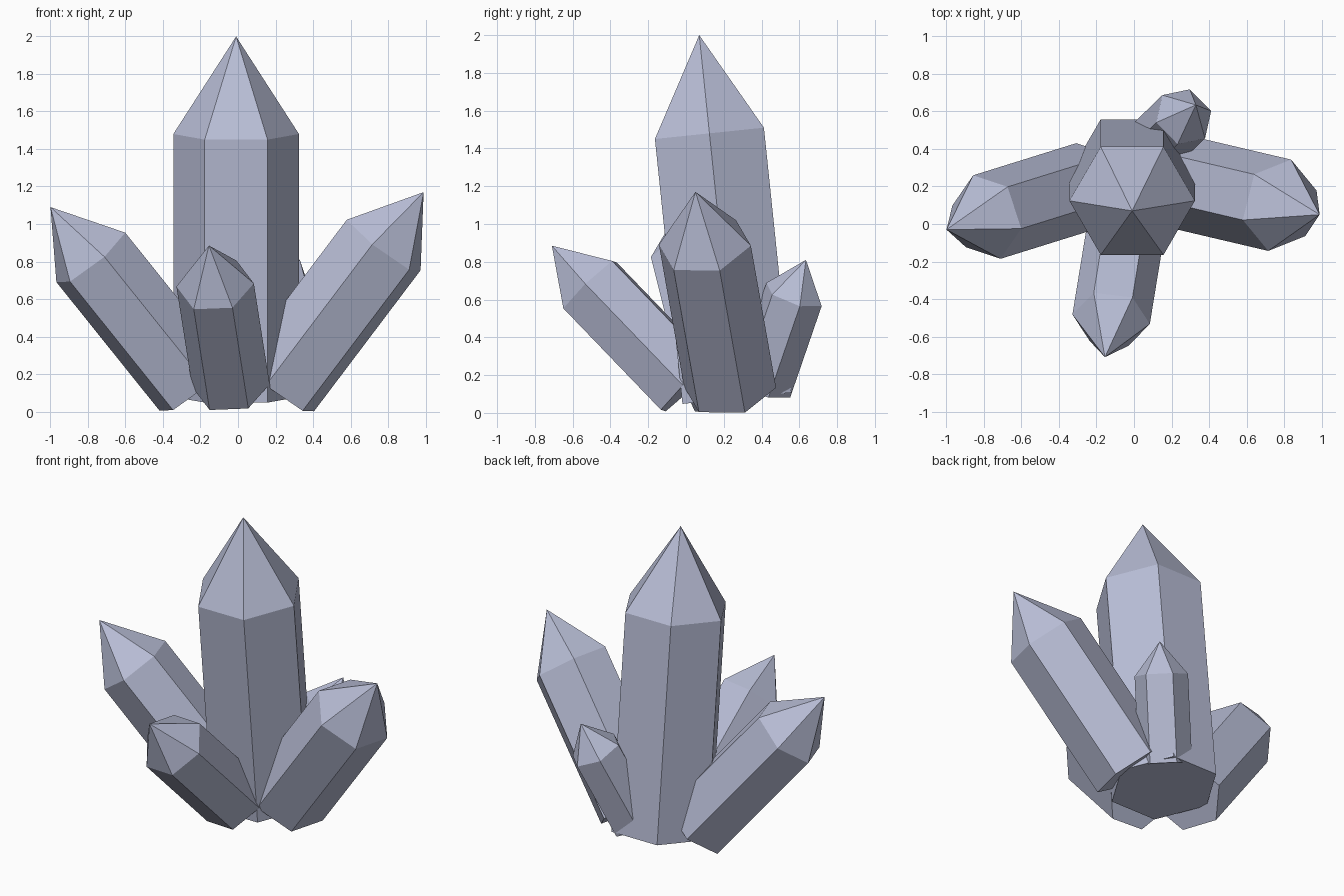
import bpy
import bmesh
from math import tau
from mathutils import Matrix, Vector

cube = bpy.data.objects.get("Cube")
if cube:
    bpy.data.objects.remove(cube, do_unlink=True)

SIDES = 6

# Single flat colour shared by every crystal
stone = bpy.data.materials.new("pale_blue_grey_stone")
stone.use_nodes = True
colour = (0.48, 0.51, 0.67, 1.0)
stone.diffuse_color = colour
bsdf = next(n for n in stone.node_tree.nodes if n.type == "BSDF_PRINCIPLED")
bsdf.inputs["Base Color"].default_value = colour
bsdf.inputs["Roughness"].default_value = 0.8


def crystal(name, tip, shoulder, corner, length):
    """Six-sided prism with a pointed end; corner is one vertex of the shoulder ring."""
    tip, shoulder, corner = Vector(tip), Vector(shoulder), Vector(corner)
    axis = (tip - shoulder).normalized()
    spoke = corner - shoulder
    spoke -= axis * spoke.dot(axis)
    spokes = [Matrix.Rotation(tau * i / SIDES, 3, axis) @ spoke for i in range(SIDES)]
    base = shoulder - axis * length

    bm = bmesh.new()
    lower = [bm.verts.new(base + s) for s in spokes]
    upper = [bm.verts.new(shoulder + s) for s in spokes]
    point = bm.verts.new(tip)
    bm.faces.new(lower[::-1])
    for i in range(SIDES):
        j = (i + 1) % SIDES
        bm.faces.new((lower[i], lower[j], upper[j], upper[i]))
        bm.faces.new((upper[i], upper[j], point))
    bmesh.ops.recalc_face_normals(bm, faces=bm.faces)

    mesh = bpy.data.meshes.new(name)
    bm.to_mesh(mesh)
    bm.free()
    mesh.materials.append(stone)
    obj = bpy.data.objects.new(name, mesh)
    bpy.context.collection.objects.link(obj)
    return obj


# Tall central crystal, leaning slightly forward
crystal("main_crystal", (-0.01, 0.07, 2.0), (-0.01, 0.124, 1.48), (0.325, 0.124, 1.48), 1.41)

# Smaller crystals leaning outward around it
crystal("right_crystal", (-1.0, -0.03, 1.09), (-0.785, 0.037, 0.822), (-0.71, -0.185, 0.822), 0.895)
crystal("left_crystal", (0.99, 0.05, 1.17), (0.777, 0.1, 0.888), (0.84, 0.343, 0.888), 0.952)
crystal("front_crystal", (-0.155, -0.71, 0.885), (-0.122, -0.508, 0.675), (0.085, -0.53, 0.68), 0.75)
crystal("back_crystal", (0.33, 0.635, 0.81), (0.265, 0.572, 0.627), (0.38, 0.458, 0.63), 0.54)
